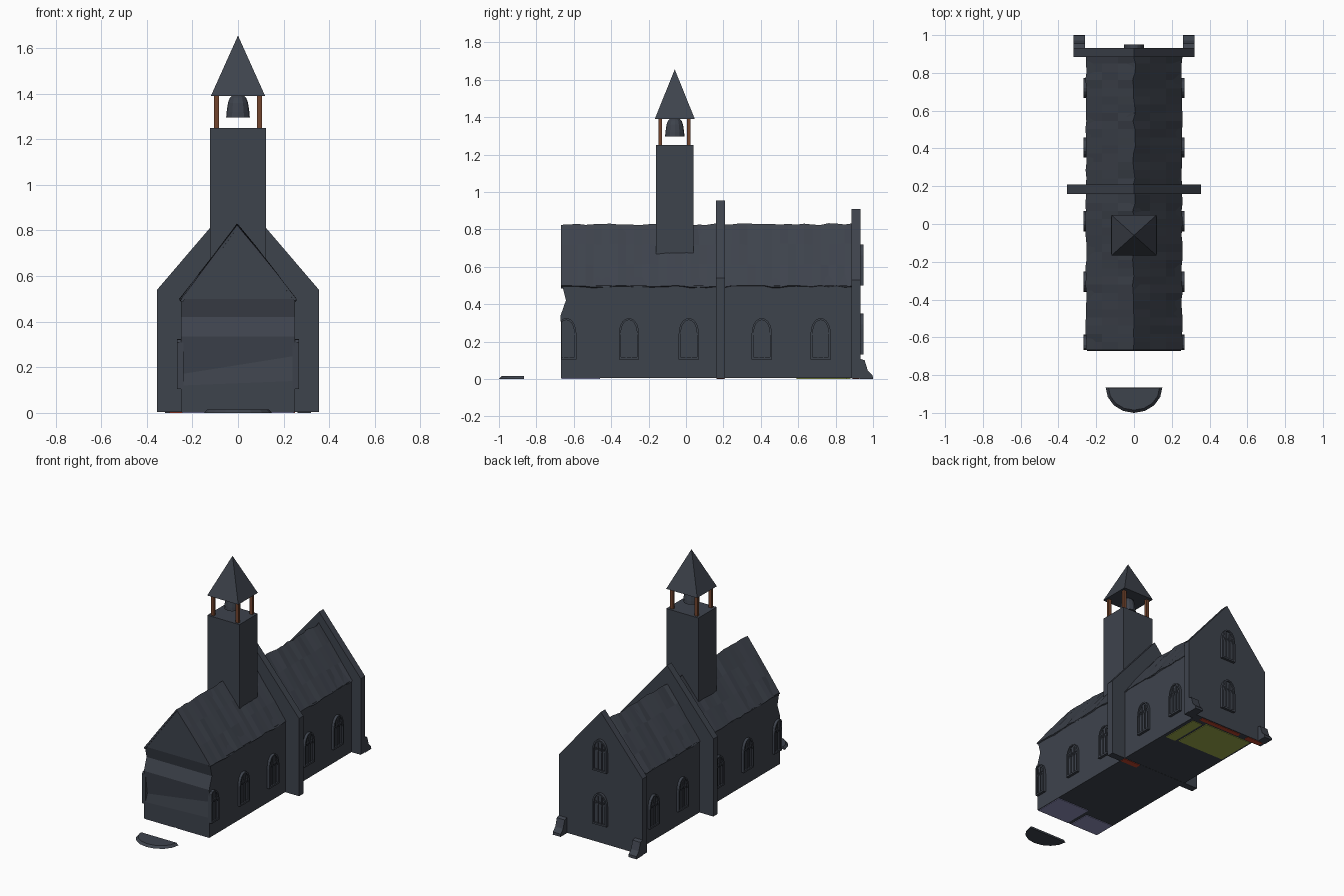
import bpy, bmesh, math, random
from mathutils import Matrix, Vector

if "Cube" in bpy.data.objects:
    bpy.data.objects.remove(bpy.data.objects["Cube"])

random.seed(4)


def material(name, rgb):
    m = bpy.data.materials.new(name)
    m.diffuse_color = (*rgb, 1)
    m.use_nodes = True
    m.node_tree.nodes["Principled BSDF"].inputs["Base Color"].default_value = m.diffuse_color
    return m


SLATE = material("dark slate", (0.048, 0.056, 0.073))
WOOD = material("brown wood", (0.17, 0.058, 0.026))
OLIVE = material("olive", (0.33, 0.39, 0.07))
PURPLE = material("dusty purple", (0.28, 0.28, 0.50))
RED = material("rust red", (0.50, 0.055, 0.025))


def finish(name, bm, mat):
    bmesh.ops.recalc_face_normals(bm, faces=bm.faces[:])
    me = bpy.data.meshes.new(name)
    bm.to_mesh(me)
    bm.free()
    me.materials.append(mat)
    ob = bpy.data.objects.new(name, me)
    bpy.context.collection.objects.link(ob)
    return ob


def box(bm, x0, x1, y0, y1, z0, z1):
    m = (Matrix.Translation(((x0 + x1) / 2, (y0 + y1) / 2, (z0 + z1) / 2))
         @ Matrix.Diagonal((x1 - x0, y1 - y0, z1 - z0, 1)))
    bmesh.ops.create_cube(bm, size=1, matrix=m)


def prism(bm, pts, d0, d1, place):
    """Extrude a 2D outline from depth d0 to d1; place maps (u, w, d) to 3D."""
    a = [bm.verts.new(place(u, w, d0)) for u, w in pts]
    b = [bm.verts.new(place(u, w, d1)) for u, w in pts]
    bm.faces.new(a)
    bm.faces.new(b)
    for i in range(len(pts)):
        j = (i + 1) % len(pts)
        bm.faces.new((a[i], a[j], b[j], b[i]))


def along_y(u, w, d):
    return Vector((u, d, w))


# Nave: straight back, buckled front wall (z, y at left, z, y at right)
bm = bmesh.new()
rows = [(0.004, -0.668, 0.004, -0.668), (0.12, -0.668, 0.14, -0.668),
        (0.17, -0.648, 0.25, -0.665), (0.335, -0.672, 0.335, -0.672),
        (0.42, -0.642, 0.42, -0.642), (0.50, -0.662, 0.50, -0.662)]
grid = []
for zl, yl, zr, yr in rows:
    grid.append([bm.verts.new(p) for p in
                 ((-0.25, yl, zl), (0.25, yr, zr), (0.25, 0.9, zr), (-0.25, 0.9, zl))])
for a, b in zip(grid, grid[1:]):
    for i in range(4):
        j = (i + 1) % 4
        bm.faces.new((a[i], a[j], b[j], b[i]))
bm.faces.new(grid[0])
t = grid[-1]
f, k = bm.verts.new((0, -0.662, 0.82)), bm.verts.new((0, 0.9, 0.82))
for face in ((t[0], t[1], f), (t[2], t[3], k), (t[1], t[2], k, f), (t[3], t[0], f, k)):
    bm.faces.new(face)
finish("nave", bm, SLATE)

# Uneven roof covering: two slopes of weathered strips
bm = bmesh.new()
n = 36
ring = []
for i in range(n + 1):
    y = -0.668 + 1.56 * i / n
    r = random.uniform
    ridge = (r(-0.008, 0.008), 0.828 + r(-0.005, 0.005))
    line = []
    for s in (-1, 1):
        line.append([(s * (0.254 + r(-0.004, 0.004)), 0.497 + r(-0.007, 0.004)),
                     (s * 0.17, 0.609 + r(-0.004, 0.006)),
                     (s * 0.085, 0.719 + r(-0.004, 0.006))])
    prof = line[0] + [ridge] + line[1][::-1]
    ring.append([bm.verts.new((x, y, z)) for x, z in prof])
for a, b in zip(ring, ring[1:]):
    for i in range(6):
        bm.faces.new((a[i], a[i + 1], b[i + 1], b[i]))
roof = finish("roof", bm, SLATE)
mod = roof.modifiers.new("thickness", 'SOLIDIFY')
mod.thickness = 0.012

# Gabled cross wall and rear wall
for name, w, eave, top, y0, y1 in (("cross_wall", 0.355, 0.54, 0.955, 0.16, 0.208),
                                   ("rear_wall", 0.32, 0.53, 0.908, 0.885, 0.932)):
    bm = bmesh.new()
    prism(bm, [(-w, 0.003), (w, 0.003), (w, eave), (0, top), (-w, eave)], y0, y1, along_y)
    finish(name, bm, SLATE)

# Sloped rear buttresses
bm = bmesh.new()
for s in (-1, 1):
    prism(bm, [(0.93, 0), (1.0, 0), (0.998, 0.018), (0.972, 0.045), (0.955, 0.10), (0.93, 0.108)],
          s * 0.26, s * 0.32, lambda u, w, d: Vector((d, u, w)))
finish("rear_buttresses", bm, SLATE)


def arch(w, h, spring, steps=5):
    """Pointed arch outline, half width w, height h."""
    right = []
    for i in range(steps):
        a = math.pi / 2 * i / steps
        right.append((w * math.cos(a) ** 0.9, spring + (h - spring) * math.sin(a)))
    return ([(w, 0)] + right + [(0, h)] + [(-u, v) for u, v in right[::-1]] + [(-w, 0)])


def window(name, place):
    bm = bmesh.new()
    outer = arch(0.054, 0.22, 0.135)
    inner = [(u * 0.80, 0.012 + v * 0.90) for u, v in outer]
    prism(bm, outer, -0.01, 0.008, place)                       # pane
    for i in range(len(outer)):                                 # frame
        j = (i + 1) % len(outer)
        prism(bm, [outer[i], outer[j], inner[j], inner[i]], 0.0, 0.018, place)
    for c in (-0.0145, 0.0145):                                 # mullions
        prism(bm, [(c - 0.003, 0.01), (c + 0.003, 0.01), (c + 0.003, 0.195), (c - 0.003, 0.195)],
              0, 0.014, place)
    for c in (-0.029, 0, 0.029):                                # lancet heads
        for s in (-1, 1):
            prism(bm, [(c + s * 0.014, 0.13), (c + s * 0.014, 0.138), (c, 0.162), (c, 0.154)],
                  0, 0.014, place)
    finish(name, bm, SLATE)


for i, y in enumerate((-0.64, -0.305, 0.015, 0.405, 0.72)):
    for s, side in ((-1, "left"), (1, "right")):
        window(f"{side}_window_{i + 1}",
               lambda u, w, d, y=y, s=s: Vector((s * (0.25 + d), max(y + u, -0.668 + d * 0.1 + 0.0001 * w), 0.105 + w)))
for i, z in enumerate((0.13, 0.50)):
    window(f"rear_window_{i + 1}", lambda u, w, d, z=z: Vector((u, 0.932 + d, z + w)))

# Bell tower shaft
bm = bmesh.new()
box(bm, -0.123, 0.123, -0.16, 0.04, 0.6, 1.25)
finish("tower", bm, SLATE)

# Wooden belfry posts
bm = bmesh.new()
for x in (-0.094, 0.094):
    for y in (-0.137, 0.015):
        box(bm, x - 0.011, x + 0.011, y - 0.009, y + 0.009, 1.245, 1.40)
finish("belfry_posts", bm, WOOD)

# Pyramid spire
bm = bmesh.new()
base = [bm.verts.new(p) for p in ((-0.119, -0.167, 1.39), (0.119, -0.167, 1.39),
                                  (0.119, 0.047, 1.39), (-0.119, 0.047, 1.39))]
tip = bm.verts.new((0, -0.06, 1.655))
bm.faces.new(base)
for i in range(4):
    bm.faces.new((base[i], base[(i + 1) % 4], tip))
finish("spire", bm, SLATE)

# Bell: turned profile
bm = bmesh.new()
last = None
for r, z in ((0.052, 1.295), (0.05, 1.32), (0.044, 1.36), (0.036, 1.382), (0.02, 1.395)):
    loop = [bm.verts.new((r * math.cos(a * math.pi / 6), -0.06 + r * math.sin(a * math.pi / 6), z))
            for a in range(12)]
    if last:
        for i in range(12):
            bm.faces.new((last[i], last[(i + 1) % 12], loop[(i + 1) % 12], loop[i]))
    else:
        bm.faces.new(loop)
    last = loop
bm.faces.new(last)
finish("bell", bm, SLATE)

# Half-round doorstep in front
bm = bmesh.new()
arc = [(math.cos(math.pi * i / 8), -math.sin(math.pi * i / 8)) for i in range(9)]
lo = [bm.verts.new((0.15 * c, -0.865 + 0.135 * s, 0)) for c, s in arc]
hi = [bm.verts.new((0.135 * c, -0.867 + 0.118 * s, 0.015)) for c, s in arc]
bm.faces.new(lo)
bm.faces.new(hi)
for i in range(9):
    j = (i + 1) % 9
    bm.faces.new((lo[i], lo[j], hi[j], hi[i]))
finish("doorstep", bm, SLATE)

# Coloured plates on the underside
for name, mat, plates in (
        ("olive_floor", OLIVE, ((-0.235, 0.13, 0.60, 0.88), (0.15, 0.225, 0.59, 0.86))),
        ("purple_floor", PURPLE, ((0.0, 0.245, -0.665, -0.46), (-0.245, -0.03, -0.665, -0.51))),
        ("red_footing", RED, ((0.12, 0.25, 0.165, 0.205), (-0.30, -0.18, 0.89, 0.928),
                              (-0.12, 0.2, 0.895, 0.925)))):
    bm = bmesh.new()
    for x0, x1, y0, y1 in plates:
        box(bm, x0, x1, y0, y1, 0, 0.005)
    finish(name, bm, mat)
